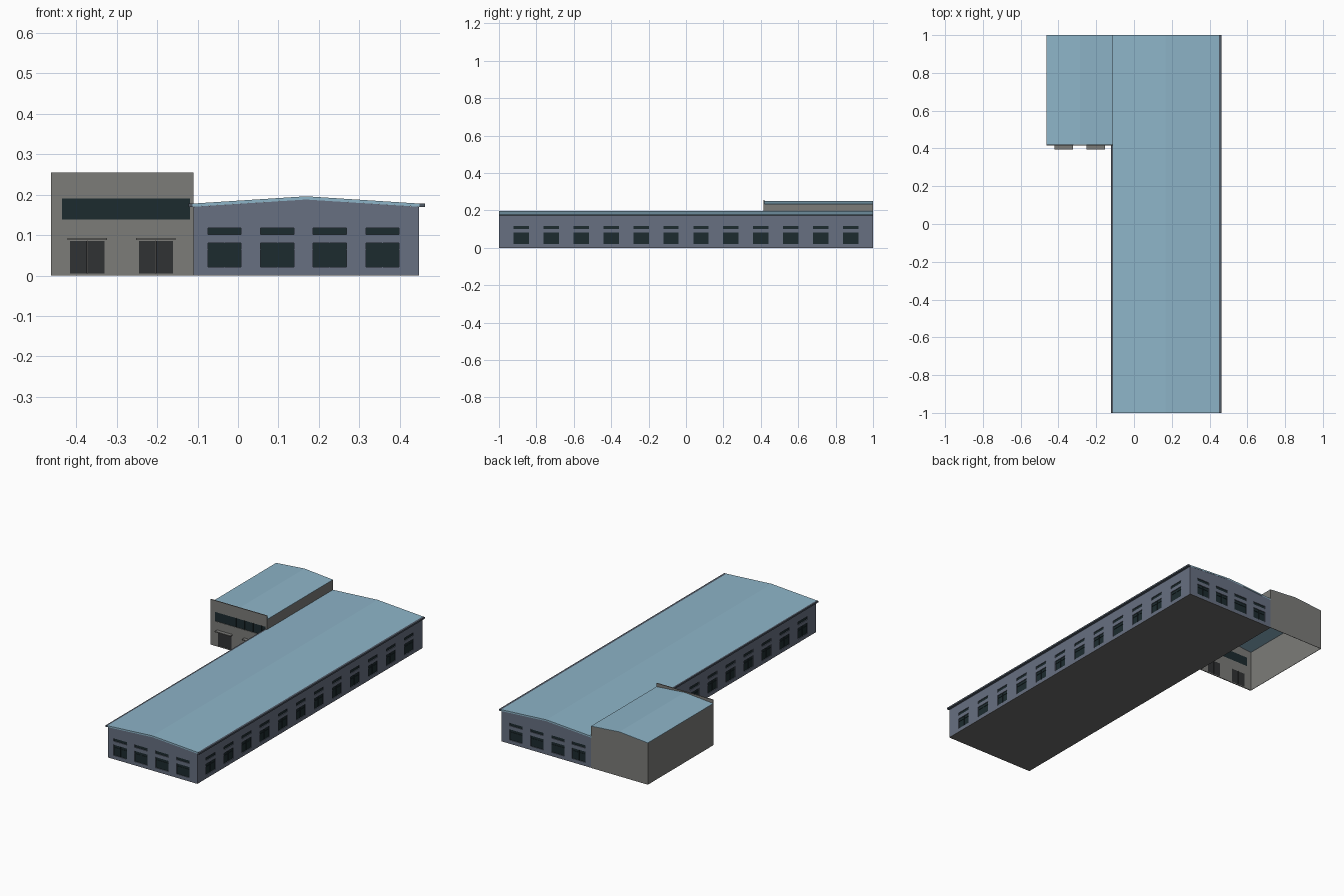
import bpy, bmesh

if "Cube" in bpy.data.objects:
    bpy.data.objects.remove(bpy.data.objects["Cube"])

def mat(name, r, g, b):
    m = bpy.data.materials.new(name)
    m.diffuse_color = (r, g, b, 1)
    m.use_nodes = True
    m.node_tree.nodes["Principled BSDF"].inputs["Base Color"].default_value = m.diffuse_color
    return m

BLUE = mat("roof_blue", 0.27, 0.46, 0.58)
SLATE = mat("wall_slate", 0.135, 0.16, 0.22)
GREY = mat("wall_grey", 0.2, 0.2, 0.19)
GLASS = mat("dark_glass", 0.012, 0.024, 0.028)
DOOR = mat("door_dark", 0.03, 0.032, 0.034)
TRIM = mat("gutter_trim", 0.08, 0.1, 0.13)
BASE = mat("floor_grey", 0.15, 0.15, 0.15)

def finish(name, bm, m):
    me = bpy.data.meshes.new(name)
    bm.to_mesh(me)
    bm.free()
    ob = bpy.data.objects.new(name, me)
    bpy.context.collection.objects.link(ob)
    if m:
        me.materials.append(m)
    return ob

def boxes(name, items, m=None):
    """One object from boxes given as (x0, x1, y0, y1, z0, z1)."""
    bm = bmesh.new()
    for x0, x1, y0, y1, z0, z1 in items:
        vs = bmesh.ops.create_cube(bm, size=1)["verts"]
        for v in vs:
            v.co.x = x1 if v.co.x > 0 else x0
            v.co.y = y1 if v.co.y > 0 else y0
            v.co.z = z1 if v.co.z > 0 else z0
    return finish(name, bm, m)

def prism(name, profile, y0, y1, m):
    """Closed x/z profile extruded along y."""
    bm = bmesh.new()
    f = bm.faces.new([bm.verts.new((x, y0, z)) for x, z in profile])
    ext = bmesh.ops.extrude_face_region(bm, geom=[f])["geom"]
    for v in ext:
        if isinstance(v, bmesh.types.BMVert):
            v.co.y = y1
    bmesh.ops.recalc_face_normals(bm, faces=bm.faces)
    return finish(name, bm, m)

def cut(target, items):
    c = boxes(target.name + "_cutter", items)
    c.hide_render = True
    c.display_type = 'WIRE'
    md = target.modifiers.new("openings", 'BOOLEAN')
    md.operation = 'DIFFERENCE'
    md.solver = 'EXACT'
    md.object = c

XL, XR, RIDGE = -0.11, 0.447, 0.168     # hall walls and ridge
AX, AY = -0.463, 0.415                  # annex left side and front

# main hall
hall = prism("hall_walls", [(XL, 0.002), (XR, 0.002), (XR, 0.17), (RIDGE, 0.188), (XL, 0.17)],
             -0.999, 0.999, SLATE)
boxes("hall_floor", [(XL, XR, -0.999, 0.999, 0, 0.002)], BASE)
prism("hall_roof", [(XL - 0.002, 0.17), (RIDGE, 0.188), (XR + 0.002, 0.17),
                    (XR + 0.002, 0.178), (RIDGE, 0.196), (XL - 0.002, 0.178)], -1, 1, BLUE)
boxes("eave_gutters", [(XL - 0.012, XL - 0.002, -1, AY, 0.169, 0.178),
                       (XR + 0.002, XR + 0.015, -1, 1, 0.169, 0.178)], TRIM)

# hall windows: each wall maps (position along wall, depth into wall) to a box
FACES = {
    "front": lambda u0, u1, d0, d1: (u0, u1, -0.999 + d0, -0.999 + d1),
    "back": lambda u0, u1, d0, d1: (u0, u1, 0.999 - d1, 0.999 - d0),
    "right": lambda u0, u1, d0, d1: (XR - d1, XR - d0, u0, u1),
    "left": lambda u0, u1, d0, d1: (XL + d0, XL + d1, u0, u1),
}
short = [-0.033 + i * 0.130 for i in range(4)]
long = [-0.88 + i * 0.16 for i in range(12)]
centres = {"front": short, "back": short, "right": long,
           "left": [c for c in long if c < 0.35]}
holes, panes, bars = [], [], []
for side, place in FACES.items():
    for c in centres[side]:
        h = 0.041
        for z0, z1 in ((0.021, 0.081), (0.101, 0.117)):
            holes.append(place(c - h, c + h, -0.01, 0.005) + (z0, z1))
            panes.append(place(c - h, c + h, 0.004, 0.007) + (z0, z1))
        bars.append(place(c - 0.001, c + 0.001, 0.002, 0.0045) + (0.021, 0.081))
        bars.append(place(c - h, c + h, 0.002, 0.0045) + (0.064, 0.066))
cut(hall, holes)
boxes("hall_window_panes", panes, GLASS)
boxes("hall_window_bars", bars, GLASS)

# annex shell, open underneath
MID = (AX + XL) / 2
T = 0.002
boxes("annex_side_walls", [(AX, AX + T, AY + 0.005, 1 - T, 0, 0.233),
                           (XL - T, XL, AY + 0.005, 1 - T, 0, 0.233)], GREY)
prism("annex_back_wall", [(AX, 0), (XL, 0), (XL, 0.233), (MID, 0.248), (AX, 0.233)], 1 - T, 1, GREY)
prism("annex_roof", [(AX, 0.233), (MID, 0.248), (XL, 0.233),
                     (XL, 0.235), (MID, 0.25), (AX, 0.235)], AY + 0.004, 1, BLUE)
front = boxes("annex_front_wall", [(AX, XL, AY, AY + 0.005, 0, 0.255)], GREY)

# annex window band and double doors set through the front wall
band = (-0.435, -0.119, 0.139, 0.191)
doors = [(-0.415, -0.33), (-0.245, -0.161)]
cut(front, [(band[0], band[1], AY - 0.02, AY + 0.02, band[2], band[3])] +
           [(a, b, AY - 0.02, AY + 0.02, 0.005, 0.085) for a, b in doors])
boxes("annex_window_band", [(band[0], band[1], AY + 0.003, AY + 0.005, band[2], band[3])], GLASS)
step = (band[1] - band[0]) / 12
boxes("annex_window_bars",
      [(band[0] + i * step - 0.001, band[0] + i * step + 0.001, AY + 0.001, AY + 0.003, band[2], band[3])
       for i in range(1, 12)], GLASS)
leaves, canopies = [], []
for a, b in doors:
    m = (a + b) / 2
    leaves += [(a, m - 0.0007, AY + 0.002, AY + 0.005, 0.005, 0.085),
               (m + 0.0007, b, AY + 0.002, AY + 0.005, 0.005, 0.085)]
    canopies.append((m - 0.049, m + 0.049, AY - 0.02, AY, 0.088, 0.093))
boxes("door_leaves", leaves, DOOR)
boxes("door_canopies", canopies, GREY)
